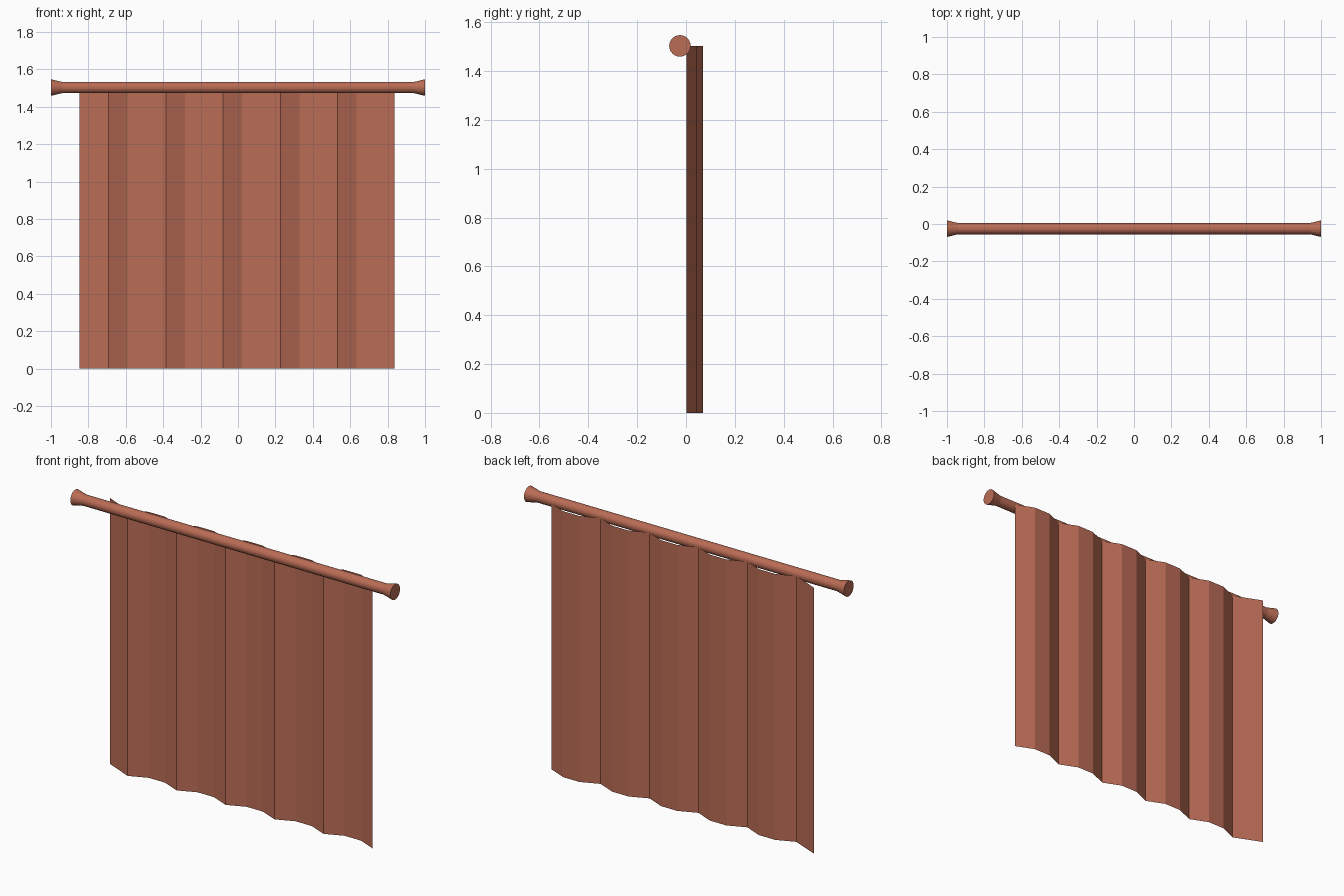
import bpy
import math

if "Cube" in bpy.data.objects:
    bpy.data.objects.remove(bpy.data.objects["Cube"])

terracotta = bpy.data.materials.new("terracotta")
terracotta.diffuse_color = (0.49, 0.15, 0.09, 1)
terracotta.use_nodes = True
terracotta.node_tree.nodes["Principled BSDF"].inputs["Base Color"].default_value = terracotta.diffuse_color


def add_mesh(name, verts, faces):
    mesh = bpy.data.meshes.new(name)
    mesh.from_pydata(verts, [], faces)
    mesh.materials.append(terracotta)
    obj = bpy.data.objects.new(name, mesh)
    bpy.context.collection.objects.link(obj)
    return obj


# Curtain: a single pleated sheet, repeating fold of three facets
FRONT, BACK, HEIGHT = 0.003, 0.046, 1.503
START, PITCH, FOLDS = -0.692, 0.306, 5
profile = [(-0.848, 0.069)]
for i in range(FOLDS):
    x = START + i * PITCH
    profile += [(x, FRONT), (x + PITCH / 3, BACK), (x + 2 * PITCH / 3, BACK)]
profile.append((START + FOLDS * PITCH, FRONT))

n = len(profile)
verts = [(x, y, z) for z in (0, HEIGHT) for x, y in profile]
faces = [(i, i + 1, n + i + 1, n + i) for i in range(n - 1)]
add_mesh("curtain", verts, faces)

# Rod: rings along x, flared at both ends and capped
SIDES, ROD_Y, ROD_Z = 24, -0.025, 1.503
rings = [(-1, 0.044), (-0.94, 0.03), (0.94, 0.03), (1, 0.044)]
verts = []
for x, r in rings:
    for s in range(SIDES):
        a = 2 * math.pi * s / SIDES
        verts.append((x, ROD_Y + r * math.cos(a), ROD_Z + r * math.sin(a)))
faces = []
for k in range(len(rings) - 1):
    for s in range(SIDES):
        t = (s + 1) % SIDES
        a, b = k * SIDES, (k + 1) * SIDES
        faces.append((a + s, b + s, b + t, a + t))
faces.append(tuple(reversed(range(SIDES))))
faces.append(tuple(range(3 * SIDES, 4 * SIDES)))
add_mesh("curtain_rod", verts, faces)
